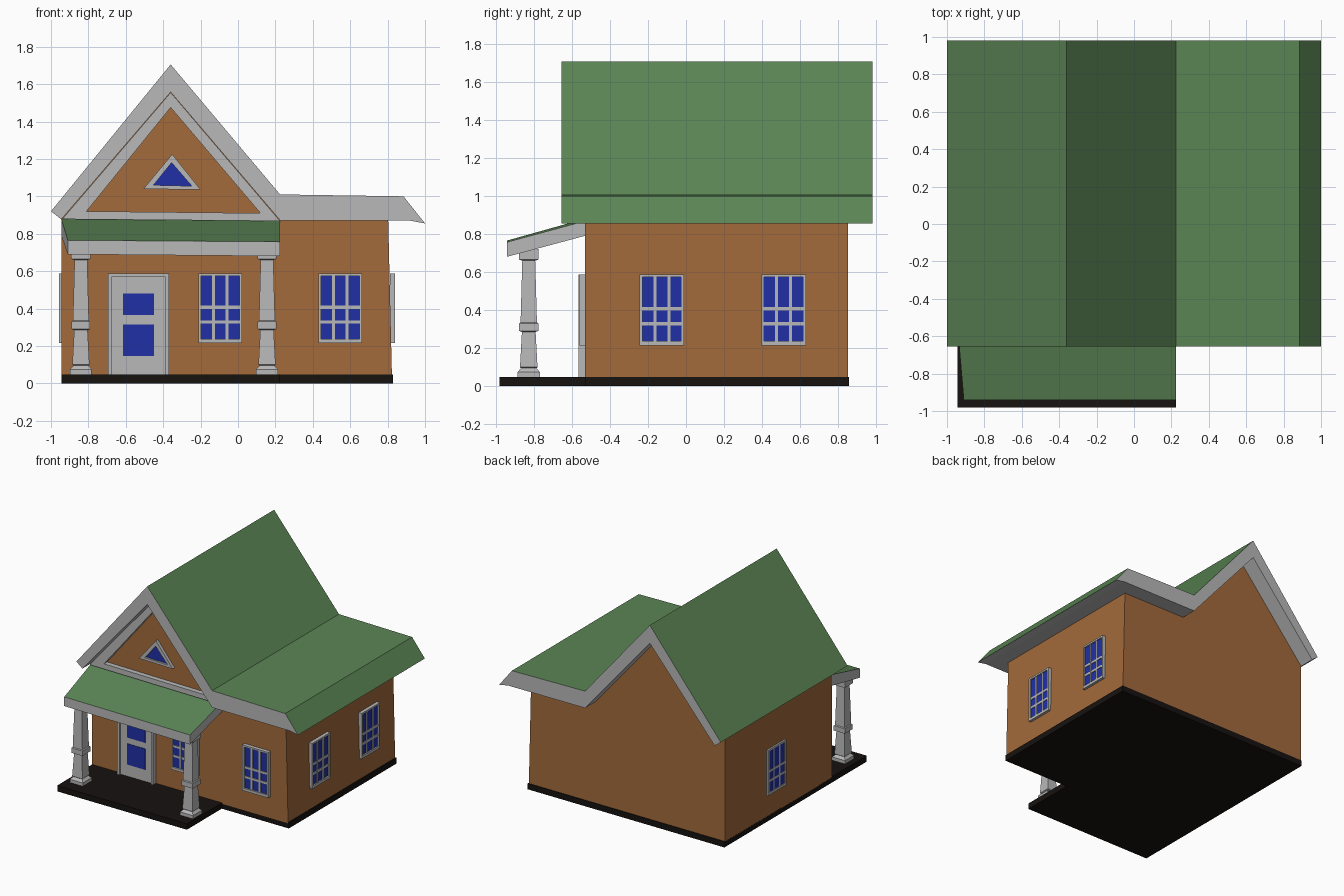
import bpy, bmesh
from mathutils import Matrix, Vector

if "Cube" in bpy.data.objects:
    bpy.data.objects.remove(bpy.data.objects["Cube"])


def material(name, rgb):
    m = bpy.data.materials.new(name)
    m.diffuse_color = (*rgb, 1)
    m.use_nodes = True
    m.node_tree.nodes["Principled BSDF"].inputs["Base Color"].default_value = m.diffuse_color
    return m


ORANGE = material("orange_wall", (0.36, 0.145, 0.045))
GREEN = material("green_roof", (0.105, 0.235, 0.09))
BLACK = material("black_base", (0.008, 0.006, 0.005))
BLUE = material("blue_glass", (0.015, 0.03, 0.38))
TRIM = material("grey_trim", (0.48, 0.48, 0.48))


def finish(name, bm, mats):
    bmesh.ops.recalc_face_normals(bm, faces=bm.faces)
    me = bpy.data.meshes.new(name)
    bm.to_mesh(me)
    bm.free()
    for m in mats:
        me.materials.append(m)
    ob = bpy.data.objects.new(name, me)
    bpy.context.collection.objects.link(ob)
    return ob


def add_loft(bm, rings, caps=True):
    """Skin a list of equal-length closed rings."""
    vs = [[bm.verts.new(p) for p in r] for r in rings]
    n = len(rings[0])
    for a, b in zip(vs, vs[1:]):
        for i in range(n):
            j = (i + 1) % n
            bm.faces.new((a[i], a[j], b[j], b[i]))
    if caps:
        bm.faces.new(vs[0])
        bm.faces.new(vs[-1])
    return vs


def prism(name, profile, y0, y1, mats):
    """Extrude an x-z profile along y."""
    bm = bmesh.new()
    add_loft(bm, [[(x, y, z) for x, z in profile] for y in (y0, y1)])
    return finish(name, bm, mats)


def paint_top(ob):
    """Second material on every upward-facing face."""
    for p in ob.data.polygons:
        if p.normal.z > 0.3:
            p.material_index = 1


def panels(name, boxes, mat, frame):
    """Boxes (u0, u1, v0, v1, w0, w1) on a wall: u along, v up, w outward."""
    bm = bmesh.new()
    for u0, u1, v0, v1, w0, w1 in boxes:
        add_loft(bm, [[(u0, v0, w), (u1, v0, w), (u1, v1, w), (u0, v1, w)] for w in (w0, w1)])
    bm.transform(frame)
    return finish(name, bm, [mat])


def wall_frame(origin, u, w):
    u, v, w = Vector(u), Vector((0, 0, 1)), Vector(w)
    m = Matrix((u, v, w)).transposed().to_4x4()
    m.translation = origin
    return m


# foundation with porch floor
bm = bmesh.new()
plan = [(-0.945, -0.98), (0.225, -0.98), (0.225, -0.53), (0.83, -0.53), (0.83, 0.855), (-0.945, 0.855)]
add_loft(bm, [[(x, y, z) for x, y in plan] for z in (0, 0.048)])
finish("foundation", bm, [BLACK])

# walls, gable included
prism("walls", [(-0.945, 0.04), (0.823, 0.04), (0.803, 0.875), (0.225, 0.875), (-0.36, 1.56), (-0.945, 0.88)],
      -0.53, 0.85, [ORANGE])

# main roof
paint_top(prism("main_roof",
                [(-1, 0.92), (-0.36, 1.705), (0.225, 1.01), (0.885, 1.0), (1, 0.855),
                 (0.92, 0.87), (0.225, 0.872), (-0.36, 1.557), (-0.945, 0.877)],
                -0.655, 0.98, [TRIM, GREEN]))

# porch roof
bm = bmesh.new()
add_loft(bm, [[(-0.91, -0.94, 0.765), (0.225, -0.94, 0.757), (0.225, -0.94, 0.68), (-0.91, -0.94, 0.69)],
              [(-0.945, -0.53, 0.88), (0.225, -0.53, 0.868), (0.225, -0.53, 0.79), (-0.945, -0.53, 0.79)]])
paint_top(finish("porch_roof", bm, [TRIM, GREEN]))


# triangular trims on the gable: outer triangle with an inner hole
def triangle_trim(name, outer, inner, y0, y1):
    bm = bmesh.new()
    rings = [(outer, y0), (outer, y1), (inner, y1), (inner, y0), (outer, y0)]
    add_loft(bm, [[(x, y, z) for x, z in t] for t, y in rings], caps=False)
    bmesh.ops.remove_doubles(bm, verts=bm.verts, dist=1e-5)
    finish(name, bm, [TRIM])


triangle_trim("gable_trim", [(-0.36, 1.555), (-0.94, 0.878), (0.225, 0.868)],
              [(-0.36, 1.475), (-0.81, 0.92), (0.12, 0.91)], -0.53, -0.57)
glass = [(-0.355, 1.18), (-0.452, 1.06), (-0.247, 1.055)]
triangle_trim("attic_window_frame", [(-0.352, 1.225), (-0.505, 1.04), (-0.2, 1.035)], glass, -0.53, -0.555)
prism("attic_window_glass", glass, -0.53, -0.54, [BLUE])

# porch columns: square sections stacked (z, half width)
SECTIONS = [(0.045, 0.058), (0.075, 0.058), (0.095, 0.04), (0.10, 0.046), (0.285, 0.036),
            (0.29, 0.05), (0.33, 0.05), (0.335, 0.043), (0.66, 0.034), (0.665, 0.052), (0.72, 0.052)]
for side, cx in (("left", -0.84), ("right", 0.155)):
    bm = bmesh.new()
    add_loft(bm, [[(cx + sx * h, -0.826 + sy * h, z) for sx, sy in ((-1, -1), (1, -1), (1, 1), (-1, 1))]
                  for z, h in SECTIONS])
    finish(side + "_porch_column", bm, [TRIM])

# walls' local frames
FRONT = wall_frame((0, -0.53, 0), (1, 0, 0), (0, -1, 0))
RIGHT = wall_frame((0.812, 0, 0), (0, 1, 0), (1, 0, 0))
LEFT = wall_frame((-0.945, 0, 0), (0, -1, 0), (-1, 0, 0))


# windows: three panes wide, tall row above two short rows
def window(name, u, frame, depth):
    z0, z1, h = 0.215, 0.587, 0.117
    bars = [(u - h + a, u - h + b, z0, z1, 0, depth) for a, b in ((0, 0.015), (0.219, 0.234))]
    bars += [(u - h + 0.01, u + h - 0.01, a, b, 0, depth) for a, b in ((z0, 0.237), (0.573, z1))]
    bars += [(u + s * 0.037 - 0.008, u + s * 0.037 + 0.008, z0 + 0.01, z1 - 0.01, 0, depth * 0.85) for s in (-1, 1)]
    bars += [(u - h + 0.01, u + h - 0.01, z - 0.009, z + 0.009, 0, depth * 0.8) for z in (0.328, 0.407)]
    panels(name + "_frame", bars, TRIM, frame)
    panels(name + "_glass", [(u - h + 0.01, u + h - 0.01, z0 + 0.01, z1 - 0.01, 0, depth * 0.6)], BLUE, frame)


window("porch_window", -0.095, FRONT, 0.03)
window("front_window", 0.547, FRONT, 0.03)
window("right_window_front", -0.127, RIGHT, 0.028)
window("right_window_back", 0.513, RIGHT, 0.028)
window("left_window", -0.193, LEFT, 0.013)

# door with surround and two lights
panels("door_surround", [(-0.695, -0.675, 0.048, 0.587, 0, 0.035), (-0.39, -0.37, 0.048, 0.587, 0, 0.035),
                         (-0.68, -0.385, 0.57, 0.587, 0, 0.035)], TRIM, FRONT)
panels("door", [(-0.677, -0.388, 0.048, 0.572, 0, 0.02)], TRIM, FRONT)
panels("door_glass", [(-0.615, -0.45, 0.365, 0.48, 0, 0.024), (-0.615, -0.45, 0.145, 0.315, 0, 0.024)], BLUE, FRONT)
